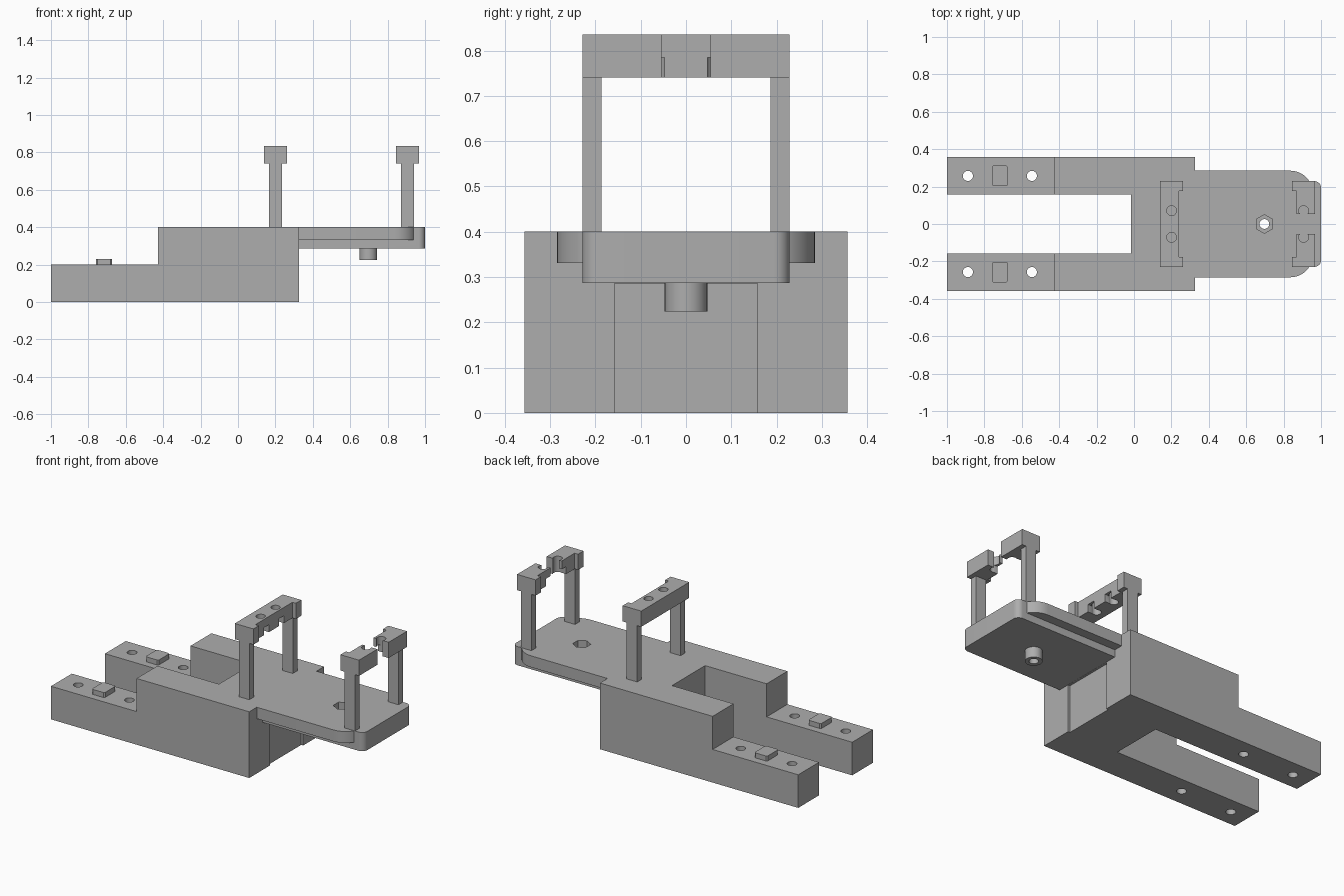
import bpy, bmesh, math
from mathutils import Vector

cube = bpy.data.objects.get("Cube")
if cube:
    bpy.data.objects.remove(cube, do_unlink=True)

grey = bpy.data.materials.new("plain grey")
grey.use_nodes = True
colour = (0.42, 0.42, 0.42, 1)
grey.diffuse_color = colour
grey.node_tree.nodes["Principled BSDF"].inputs["Base Color"].default_value = colour


def prism(name, outline, z0, z1):
    """Extrude a plan outline between two heights."""
    bm = bmesh.new()
    face = bm.faces.new([bm.verts.new((x, y, z0)) for x, y in outline])
    top = bmesh.ops.extrude_face_region(bm, geom=[face])["geom"]
    moved = [v for v in top if isinstance(v, bmesh.types.BMVert)]
    bmesh.ops.translate(bm, verts=moved, vec=Vector((0, 0, z1 - z0)))
    bmesh.ops.recalc_face_normals(bm, faces=bm.faces)
    mesh = bpy.data.meshes.new(name)
    bm.to_mesh(mesh)
    bm.free()
    obj = bpy.data.objects.new(name, mesh)
    bpy.context.collection.objects.link(obj)
    mesh.materials.append(grey)
    return obj


def box(name, x0, x1, y0, y1, z0, z1):
    return prism(name, [(x0, y0), (x1, y0), (x1, y1), (x0, y1)], z0, z1)


def ring(name, x, y, radius, z0, z1, sides=32, turn=0.0):
    steps = [turn + math.tau * i / sides for i in range(sides)]
    return prism(name, [(x + radius * math.cos(a), y + radius * math.sin(a)) for a in steps], z0, z1)


def rounded_end(x0, x1, half, radius, steps=10):
    """Plan outline with both corners rounded at the +x end."""
    arc = [math.pi / 2 * i / steps for i in range(steps + 1)]
    lower = [(x1 - radius + radius * math.sin(a), -half + radius - radius * math.cos(a)) for a in arc]
    upper = [(x, -y) for x, y in reversed(lower)]
    return [(x0, -half)] + lower + upper + [(x0, half)]


def boolean(obj, tool, operation="DIFFERENCE"):
    mod = obj.modifiers.new("join or cut", "BOOLEAN")
    mod.operation = operation
    mod.solver = "EXACT"
    mod.object = tool
    bpy.context.view_layer.update()
    graph = bpy.context.evaluated_depsgraph_get()
    result = bpy.data.meshes.new_from_object(obj.evaluated_get(graph))
    obj.modifiers.clear()
    obj.data = result
    bpy.data.objects.remove(tool, do_unlink=True)


# Forked body with lowered rails
W, IN = 0.357, 0.158
body = prism("forked_body", [(-1, -W), (0.325, -W), (0.325, W), (-1, W),
                             (-1, IN), (-0.017, IN), (-0.017, -IN), (-1, -IN)], 0, 0.4)
boolean(body, box("step_cutter", -1.1, -0.428, -0.5, 0.5, 0.2, 0.5))
boolean(body, box("recess_cutter", 0.312, 0.4, -IN, IN, -0.1, 0.286))
for side in (-1, 1):
    for x in (-0.888, -0.546):
        boolean(body, ring("screw_cutter", x, side * 0.257, 0.027, -0.1, 0.3))

# Locating pegs on the rails
for side, label in ((-1, "right"), (1, "left")):
    y, c = side * 0.257, 0.008
    hx, hy = 0.043, 0.055
    quarter = [(hx, hy - c), (hx - c, hy)]
    half = quarter + [(-a, b) for a, b in reversed(quarter)]
    outline = half + [(-a, -b) for a, b in half]
    prism(label + "_locating_peg", [(a - 0.717, b + y) for a, b in outline], 0.2, 0.23)

# Two-layer platform with a nut pocket and a boss beneath
platform = prism("platform", rounded_end(0.315, 0.956, 0.285, 0.12), 0.331, 0.4)
boolean(platform, prism("lower_layer", rounded_end(0.315, 1.0, 0.229, 0.035), 0.287, 0.4), "UNION")
boolean(platform, ring("boss", 0.697, 0, 0.047, 0.224, 0.34), "UNION")
boolean(platform, ring("bore_cutter", 0.697, 0, 0.026, 0.1, 0.5))
boolean(platform, ring("nut_cutter", 0.697, 0, 0.05, 0.34, 0.5, 6, math.pi / 6))


def frame_side(label, x, facing, side):
    """One post with its head block; facing is the direction of the recessed face."""
    def span(a, b):
        return sorted((x + facing * a, x + facing * b))

    def across(a, b):
        return sorted((side * a, side * b))

    box(label + "_post", *span(-0.035, 0.035), *across(0.186, 0.229), 0.4, 0.742)
    inner = 0.0 if facing > 0 else 0.054
    head = box(label + "_head", *span(-0.062, 0.062), *across(inner, 0.229), 0.74, 0.835)
    boolean(head, box("face_cutter", *span(0.039, 0.1), *across(-0.01, 0.177), 0.7, 0.9))
    boolean(head, ring("pin_cutter", x, side * 0.071, 0.026, 0.7, 0.9))
    boolean(head, box("slot_cutter", *span(0, 0.1), *across(0.047, 0.095), 0.7, 0.785))


# Rear bridge and split front bridge
for side, label in ((-1, "right"), (1, "left")):
    frame_side("inner_" + label, 0.201, 1, side)
    frame_side("outer_" + label, 0.907, -1, side)

# Smooth the curved walls, keep the edges sharp
bpy.ops.object.select_all(action="DESELECT")
for obj in bpy.context.collection.objects:
    if obj.type == "MESH" and obj.data.materials and obj.data.materials[0] == grey:
        obj.select_set(True)
        bpy.context.view_layer.objects.active = obj
bpy.ops.object.shade_smooth_by_angle(angle=math.radians(30))
